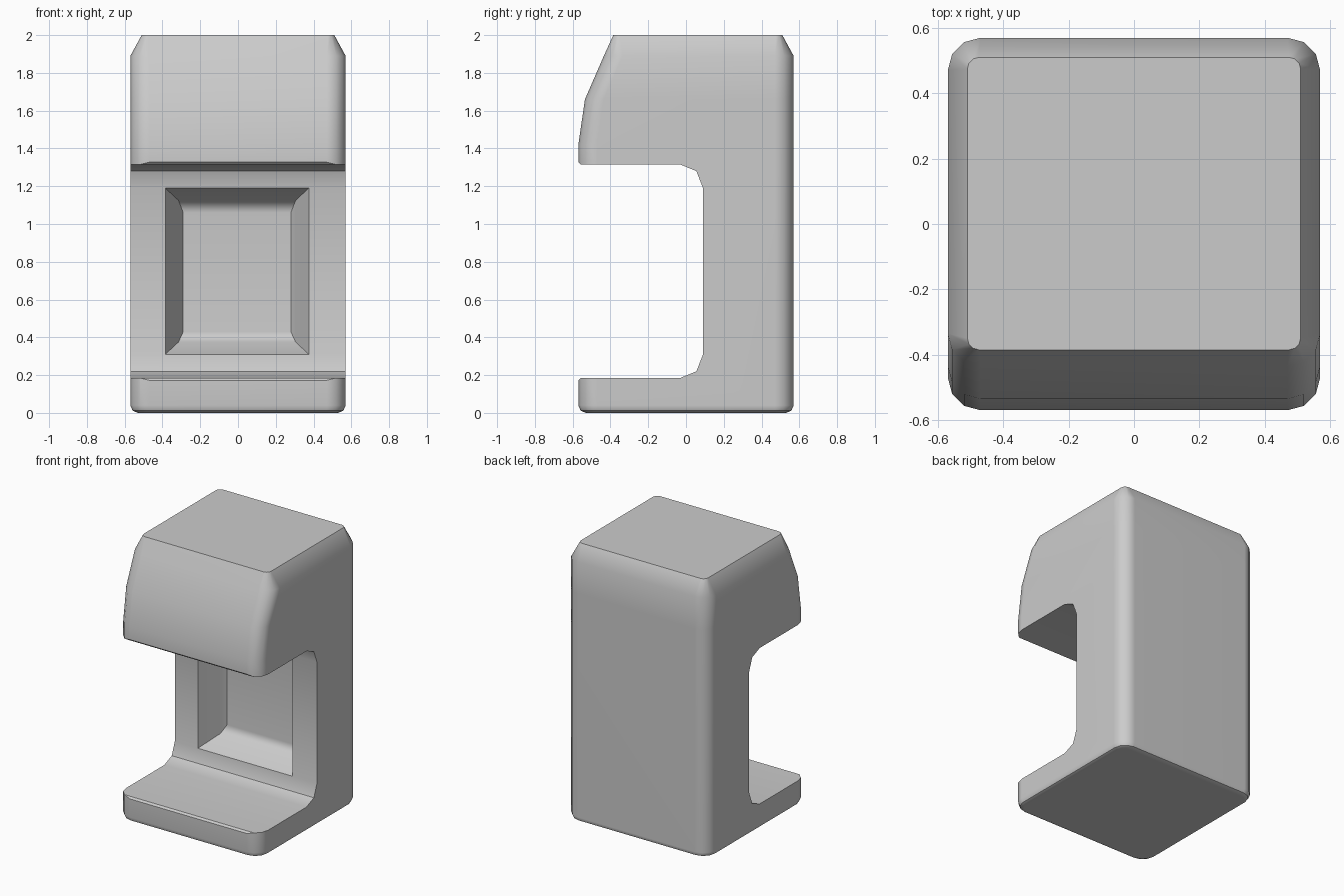
import bpy, bmesh, math

if "Cube" in bpy.data.objects:
    bpy.data.objects.remove(bpy.data.objects["Cube"])


def loft(name, rings):
    """Solid from a list of equally long point rings, capped at both ends."""
    bm = bmesh.new()
    loops = [[bm.verts.new(p) for p in ring] for ring in rings]
    n = len(loops[0])
    for a, b in zip(loops, loops[1:]):
        for i in range(n):
            j = (i + 1) % n
            bm.faces.new((a[i], a[j], b[j], b[i]))
    bm.faces.new(loops[0][::-1])
    bm.faces.new(loops[-1])
    bmesh.ops.recalc_face_normals(bm, faces=bm.faces[:])
    mesh = bpy.data.meshes.new(name)
    bm.to_mesh(mesh)
    bm.free()
    obj = bpy.data.objects.new(name, mesh)
    bpy.context.collection.objects.link(obj)
    return obj


def rounded_rect(z, hx, front, back, r, steps=3):
    """Horizontal rounded rectangle at height z."""
    pts = []
    corners = ((hx - r, back - r), (r - hx, back - r), (r - hx, front + r), (hx - r, front + r))
    for k, (cx, cy) in enumerate(corners):
        for i in range(steps + 1):
            a = math.pi / 2 * (k + i / steps)
            pts.append((cx + r * math.cos(a), cy + r * math.sin(a), z))
    return pts


def cut(target, cutter):
    cutter.hide_render = True
    mod = target.modifiers.new("cut", 'BOOLEAN')
    mod.operation = 'DIFFERENCE'
    mod.solver = 'EXACT'
    mod.object = cutter
    bpy.context.view_layer.objects.active = target
    bpy.ops.object.modifier_apply(modifier=mod.name)
    bpy.data.objects.remove(cutter)


# Outer housing: stacked rounded sections, front leaning back towards the top
levels = [(0, .53, -.53, .53, .06), (.012, .558, -.558, .558, .09), (.04, .57, -.57, .57, .10),
          (1.42, .57, -.57, .57, .10), (1.66, .57, -.535, .57, .10),
          (1.89, .57, -.435, .57, .10), (2.0, .51, -.385, .51, .035)]
body = loft("machine_body", [rounded_rect(*lv) for lv in levels])

# Open bay between base tray and head, with chamfered coves at the back
half = [(-.62, .125), (-.557, .185), (-.03, .185), (.055, .22), (.09, .31)]
bay = half + [(y, 1.5 - z) for y, z in reversed(half)]
cut(body, loft("bay_cutter", [[(x, y, z) for y, z in bay] for x in (-1, 1)]))

# Recessed panel with sloped frame
panel = [(.0, -.385, .375, .31, 1.19), (.09, -.385, .375, .31, 1.19),
         (.25, -.315, .305, .375, 1.125), (.29, -.29, .28, .43, 1.06)]
cut(body, loft("panel_cutter", [[(x0, y, z0), (x1, y, z0), (x1, y, z1), (x0, y, z1)]
                                for y, x0, x1, z0, z1 in panel]))

# Smooth shading with crisp bay and panel edges
bpy.ops.object.select_all(action='DESELECT')
body.select_set(True)
bpy.context.view_layer.objects.active = body
bpy.ops.object.shade_smooth_by_angle(angle=math.radians(38))
weighted = body.modifiers.new("weighted", 'WEIGHTED_NORMAL')
weighted.keep_sharp = True
